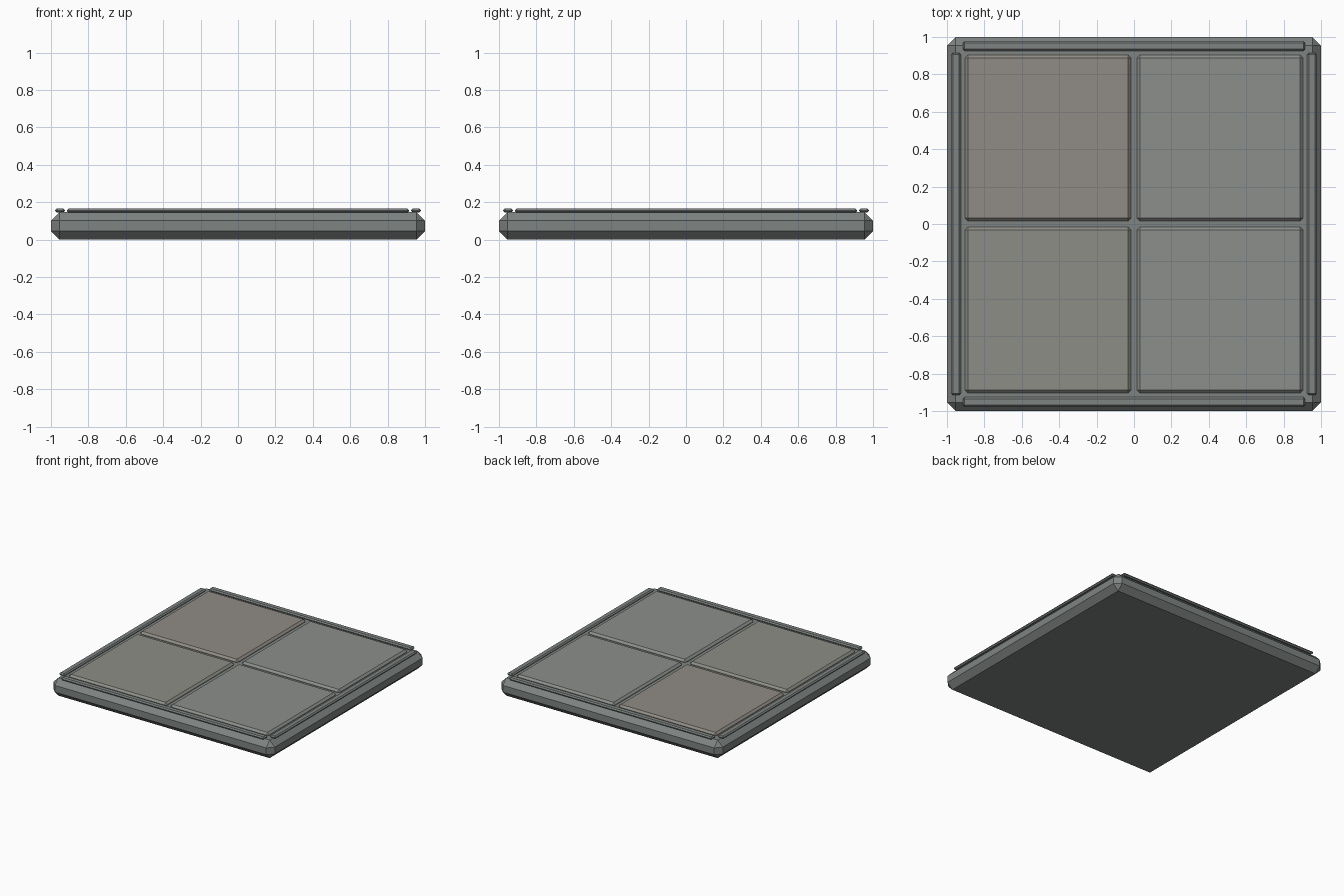
import bpy

if "Cube" in bpy.data.objects:
    bpy.data.objects.remove(bpy.data.objects["Cube"])


def material(name, rgb):
    m = bpy.data.materials.new(name)
    m.diffuse_color = (*rgb, 1)
    m.use_nodes = True
    m.node_tree.nodes["Principled BSDF"].inputs["Base Color"].default_value = m.diffuse_color
    return m


def block(name, centre, size, bevel, mat):
    """Box with a single flat chamfer on every edge."""
    bpy.ops.mesh.primitive_cube_add(size=1, location=centre)
    ob = bpy.context.object
    ob.name = name
    ob.scale = size
    bpy.ops.object.transform_apply(location=False, rotation=False, scale=True)
    mod = ob.modifiers.new("chamfer", 'BEVEL')
    mod.width = bevel
    mod.segments = 1
    ob.data.materials.append(mat)
    return ob


frame_grey = material("frame_grey", (0.21, 0.23, 0.22))
stone_cool = material("stone_cool", (0.26, 0.275, 0.26))
stone_mid = material("stone_mid", (0.27, 0.27, 0.245))
stone_warm = material("stone_warm", (0.28, 0.26, 0.235))

# Thick base slab
block("base_slab", (0, 0, 0.0735), (2, 2, 0.147), 0.046, frame_grey)

# Four floor tiles, each with its own tint
tints = {(-1, 1): stone_warm, (-1, -1): stone_mid,
         (1, 1): stone_cool, (1, -1): stone_cool}
for (sx, sy), mat in tints.items():
    block(f"tile_{'left' if sx < 0 else 'right'}_{'front' if sy < 0 else 'back'}",
          (0.46 * sx, 0.46 * sy, 0.1465), (0.888, 0.888, 0.041), 0.016, mat)

# Thin trim rails along the four edges
for s, a, b in ((-1, "front", "left"), (1, "back", "right")):
    block(f"rail_{a}", (0, 0.952 * s, 0.155), (1.83, 0.052, 0.022), 0.009, frame_grey)
    block(f"rail_{b}", (0.952 * s, 0, 0.155), (0.052, 1.83, 0.022), 0.009, frame_grey)
